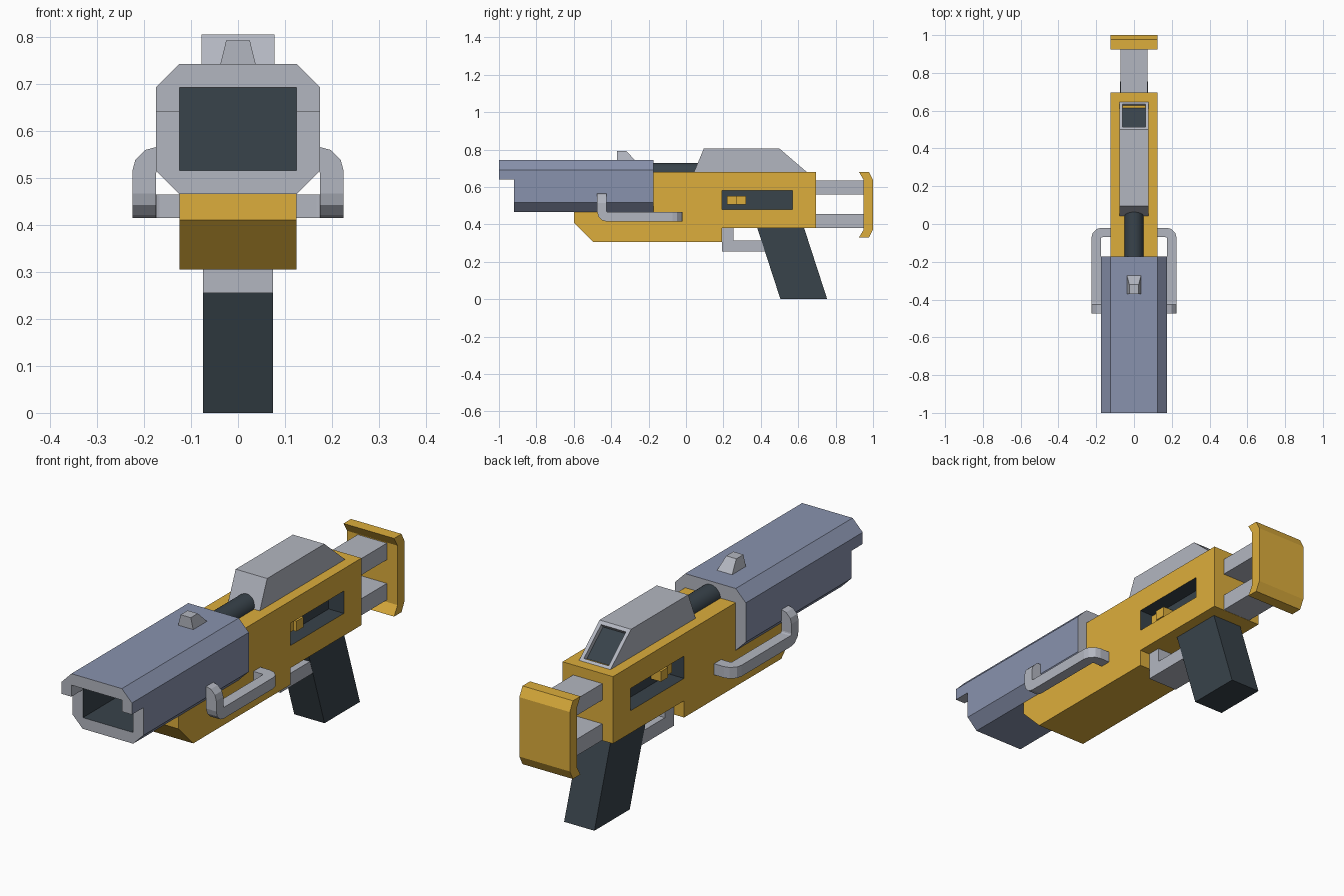
import bpy, bmesh, math
from mathutils import Vector

if "Cube" in bpy.data.objects:
    bpy.data.objects.remove(bpy.data.objects["Cube"])


def material(name, rgb):
    m = bpy.data.materials.new(name)
    m.diffuse_color = (*rgb, 1)
    m.use_nodes = True
    m.node_tree.nodes["Principled BSDF"].inputs["Base Color"].default_value = m.diffuse_color
    return m


YELLOW = material("yellow", (0.72, 0.42, 0.045))
BLUE = material("blue_grey", (0.25, 0.29, 0.42))
DARK = material("dark", (0.04, 0.056, 0.07))
GREY = material("grey", (0.45, 0.47, 0.53))


def finish(name, bm, mats):
    bmesh.ops.recalc_face_normals(bm, faces=bm.faces[:])
    mesh = bpy.data.meshes.new(name)
    bm.to_mesh(mesh)
    bm.free()
    for m in mats:
        mesh.materials.append(m)
    ob = bpy.data.objects.new(name, mesh)
    bpy.context.collection.objects.link(ob)
    return ob


def prism_bm(profile, a, b, axis="x"):
    """Extrude a (y, z) profile along x, or an (x, z) profile along y."""
    bm = bmesh.new()
    place = (lambda p, t: (t, *p)) if axis == "x" else (lambda p, t: (p[0], t, p[1]))
    lo, hi = ([bm.verts.new(place(p, t)) for p in profile] for t in (a, b))
    bm.faces.new(lo)
    bm.faces.new(hi)
    n = len(profile)
    for i in range(n):
        j = (i + 1) % n
        bm.faces.new((lo[i], lo[j], hi[j], hi[i]))
    bm.normal_update()
    return bm


def slab(name, profile, half, mat):
    return finish(name, prism_bm(profile, -half, half), [mat])


def box(name, x, y, z, mats, index=0):
    bm = prism_bm([(y[0], z[0]), (y[1], z[0]), (y[1], z[1]), (y[0], z[1])], *x)
    for f in bm.faces:
        f.material_index = index
    return finish(name, bm, mats)


def cut(ob, cutter):
    mod = ob.modifiers.new("cut", "BOOLEAN")
    mod.operation, mod.solver, mod.object = "DIFFERENCE", "EXACT", cutter
    bpy.context.view_layer.objects.active = ob
    bpy.ops.object.modifier_apply(modifier=mod.name)
    bpy.data.objects.remove(cutter)


def mirror(ob):
    ob.modifiers.new("mirror", "MIRROR")


def rounded(path, r, steps=3):
    """Replace every inner corner of a path by a short arc."""
    pts = [Vector(p) for p in path]
    out = [pts[0]]
    for p, c, n in zip(pts, pts[1:], pts[2:]):
        u, v = (p - c).normalized() * r, (n - c).normalized() * r
        for k in range(steps + 1):
            t = k / steps * math.pi / 2
            out.append(c + u * (1 - math.sin(t)) + v * (1 - math.cos(t)))
    return out + [pts[-1]]


def square_bar(name, path, side_a, side_b, mat):
    """Sweep a square section along a path with mitred joints."""
    bm = bmesh.new()
    ring = [path[0] + side_a * i + side_b * j for i, j in ((-1, -1), (1, -1), (1, 1), (-1, 1))]
    prev = [bm.verts.new(p) for p in ring]
    bm.faces.new(prev)
    for k in range(1, len(path)):
        d = (path[k] - path[k - 1]).normalized()
        nxt = (path[k + 1] - path[k]).normalized() if k + 1 < len(path) else d
        n = d + nxt
        ring = [p + d * ((path[k] - p).dot(n) / d.dot(n)) for p in ring]
        cur = [bm.verts.new(p) for p in ring]
        for i in range(4):
            bm.faces.new((prev[i], prev[i - 1], cur[i - 1], cur[i]))
        prev = cur
    bm.faces.new(prev)
    return finish(name, bm, [mat])


# Body with a recessed dark slot on each side
body = slab("body", [(-0.6, 0.466), (-0.6, 0.41), (-0.495, 0.305), (0.192, 0.305), (0.192, 0.38),
                     (0.695, 0.38), (0.695, 0.68), (-0.176, 0.68), (-0.176, 0.466)], 0.125, YELLOW)
body.data.materials.append(DARK)
for s in (-1, 1):
    xs = sorted((s * 0.05, s * 0.2))
    cut(body, box("slot_cutter", xs, (0.192, 0.57), (0.48, 0.58), [YELLOW, DARK], 1))

# Selector lever in each slot
for part, y, x in (("selector_base", (0.22, 0.27), 0.085), ("selector_knob", (0.27, 0.32), 0.1)):
    mirror(box(part, (0.045, x), y, (0.507, 0.553), [YELLOW]))

# Barrel shroud: eight-sided prism, grey ends, undercut lip and dark bore
slots = [BLUE, GREY, DARK]
half = [(0.125, 0.466), (0.175, 0.516), (0.175, 0.692), (0.125, 0.743)]
bm = prism_bm(half + [(-x, z) for x, z in reversed(half)], -1, -0.173, "y")
for f in bm.faces:
    f.material_index = int(abs(f.normal.y) > 0.9)
shroud = finish("barrel_shroud", bm, slots)
cut(shroud, box("lip_cutter", (-0.3, 0.3), (-1.1, -0.92), (0.3, 0.64), slots, 1))
cut(shroud, box("mouth_cutter", (-0.125, 0.125), (-1.1, -0.92), (0.55, 0.692), slots, 1))
cut(shroud, box("bore_cutter", (-0.124, 0.124), (-0.96, -0.25), (0.516, 0.691), slots, 2))

# Front sight, tapered towards its top
bm = prism_bm([(-0.37, 0.74), (-0.37, 0.793), (-0.32, 0.793), (-0.27, 0.74)], -0.038, 0.038)
for v in bm.verts:
    if v.co.z > 0.75:
        v.co.x *= 0.66
finish("front_sight", bm, [GREY])

# Dark tube between shroud and scope
bm = bmesh.new()
bmesh.ops.create_cone(bm, cap_ends=True, segments=24, radius1=0.05, radius2=0.05, depth=0.3)
for v in bm.verts:
    x, y, z = v.co
    v.co = (x, z - 0.06, y + 0.678)
tube = finish("gas_tube", bm, [DARK])
bpy.context.view_layer.objects.active = tube
tube.select_set(True)
bpy.ops.object.shade_smooth_by_angle(angle=math.radians(35))
tube.select_set(False)

# Scope housing with a recessed screen on the rear slope
bm = prism_bm([(0.042, 0.678), (0.095, 0.805), (0.5, 0.805), (0.648, 0.678)], -0.078, 0.078)
bmesh.ops.recalc_face_normals(bm, faces=bm.faces[:])
screen = next(f for f in bm.faces if f.normal.y > 0.3 and f.normal.z > 0.3)
bmesh.ops.inset_region(bm, faces=[screen], thickness=0.024)
bmesh.ops.inset_region(bm, faces=[screen], thickness=0.0005, depth=-0.02)
screen.material_index = 1
finish("scope_housing", bm, [GREY, DARK])

# Stock rods and butt plate
for name, z in (("lower_stock_rod", 0.38), ("upper_stock_rod", 0.56)):
    box(name, (-0.072, 0.072), (0.68, 0.96), (z + 0.001, z + 0.075), [GREY])
slab("butt_plate", [(0.925, 0.68), (0.978, 0.68), (1, 0.638), (1, 0.372), (0.978, 0.33),
                    (0.925, 0.33), (0.95, 0.372), (0.95, 0.638)], 0.125, YELLOW)

# Grip and trigger guard
slab("grip", [(0.38, 0.385), (0.63, 0.385), (0.755, 0), (0.505, 0)], 0.075, DARK)
slab("trigger_guard", [(0.193, 0.385), (0.193, 0.255), (0.46, 0.255), (0.46, 0.315),
                       (0.255, 0.315), (0.255, 0.385)], 0.0745, GREY)

# Bent side handles
path = rounded([(0.11, -0.045, 0.44), (0.2, -0.045, 0.44), (0.2, -0.45, 0.44),
                (0.2, -0.45, 0.541), (0.165, -0.45, 0.541)], 0.03)
mirror(square_bar("side_handle", path, Vector((0, 0.025, 0)), Vector((0, 0, 0.025)), GREY))
